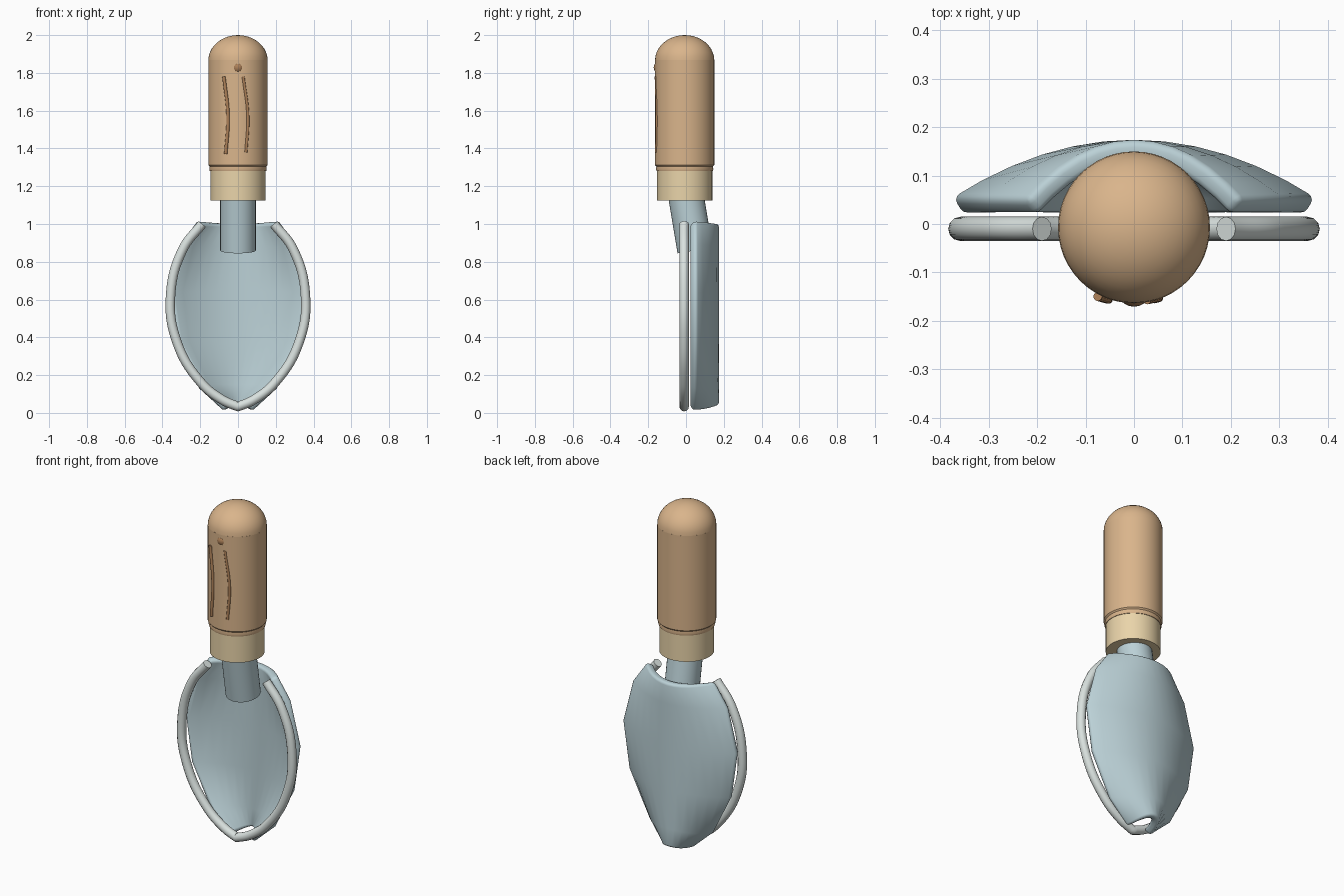
import bpy, bmesh, math
from mathutils import Vector

if "Cube" in bpy.data.objects:
    bpy.data.objects.remove(bpy.data.objects["Cube"])


def material(name, rgb):
    m = bpy.data.materials.new(name)
    m.diffuse_color = (*rgb, 1)
    m.use_nodes = True
    m.node_tree.nodes["Principled BSDF"].inputs["Base Color"].default_value = m.diffuse_color
    return m


STEEL = material("steel", (0.50, 0.64, 0.68))
RIM = material("rim_steel", (0.70, 0.76, 0.74))
WOOD = material("wood", (0.70, 0.46, 0.26))
PALE = material("pale_wood", (0.82, 0.66, 0.40))
BROWN = material("groove_brown", (0.42, 0.22, 0.10))


def finish(name, bm, mat, angle=40):
    bmesh.ops.recalc_face_normals(bm, faces=bm.faces)
    me = bpy.data.meshes.new(name)
    bm.to_mesh(me)
    bm.free()
    ob = bpy.data.objects.new(name, me)
    bpy.context.collection.objects.link(ob)
    me.materials.append(mat)
    bpy.ops.object.select_all(action='DESELECT')
    ob.select_set(True)
    bpy.context.view_layer.objects.active = ob
    bpy.ops.object.shade_smooth_by_angle(angle=math.radians(angle))
    return ob


def lathe(name, profile, mat, y=-0.007, n=48):
    """Spin (radius, z) points around a vertical axis."""
    bm = bmesh.new()
    verts = [bm.verts.new((r, y, z)) for r, z in profile]
    edges = [bm.edges.new(p) for p in zip(verts, verts[1:])]
    bmesh.ops.spin(bm, geom=verts + edges, cent=(0, y, 0), axis=(0, 0, 1),
                   angle=math.tau, steps=n)
    bmesh.ops.remove_doubles(bm, verts=bm.verts, dist=1e-4)
    return finish(name, bm, mat, 35)


def tube(name, points, radius, mat, sharp=None):
    cu = bpy.data.curves.new(name, 'CURVE')
    cu.dimensions = '3D'
    cu.bevel_depth, cu.bevel_resolution = radius, 4
    cu.use_fill_caps = True
    sp = cu.splines.new('BEZIER')
    sp.resolution_u = 10
    sp.bezier_points.add(len(points) - 1)
    for i, (bp, p) in enumerate(zip(sp.bezier_points, points)):
        bp.co = p
        bp.handle_left_type = bp.handle_right_type = 'VECTOR' if i == sharp else 'AUTO'
    cu.materials.append(mat)
    ob = bpy.data.objects.new(name, cu)
    bpy.context.collection.objects.link(ob)
    return ob


# Handle body and domed end
lathe("handle", [(0, 1.30), (0.146, 1.30), (0.157, 1.312), (0.157, 1.868), (0, 1.868)], WOOD)
dome = [(0.157 * math.cos(a), 1.866 + 0.134 * math.sin(a))
        for a in (math.pi / 2 * i / 10 for i in range(11))]
lathe("handle_dome", [(0, 1.866)] + dome[:-1] + [(0, 2.0)], WOOD)

# Collar and thin ring under the handle
lathe("collar", [(0, 1.125), (0.146, 1.125), (0.146, 1.285), (0, 1.285)], PALE)
lathe("collar_ring", [(0, 1.28), (0.149, 1.28), (0.152, 1.29), (0.149, 1.31), (0, 1.31)], WOOD)

# Tilted neck
a, b = Vector((0, -0.012, 1.22)), Vector((0, 0.048, 0.86))
bm = bmesh.new()
bmesh.ops.create_cone(bm, cap_ends=True, segments=32, radius1=0.094, radius2=0.094,
                      depth=(a - b).length)
rot = (a - b).to_track_quat('Z', 'Y').to_matrix().to_4x4()
bmesh.ops.transform(bm, matrix=rot, verts=bm.verts)
bmesh.ops.translate(bm, vec=(a + b) / 2, verts=bm.verts)
finish("neck", bm, STEEL)

# Scooped blade: rows of (z, half width), each an arch in plan
rows = [(0.04, 0.05), (0.15, 0.185), (0.38, 0.31), (0.64, 0.35), (0.88, 0.285), (1.0, 0.195)]
COLS = 12
bm = bmesh.new()
grid = []
for z, w in rows:
    ts = [2 * i / COLS - 1 for i in range(COLS + 1)]
    grid.append([bm.verts.new((w * t, 0.018 + 0.112 * (1 - t * t), z)) for t in ts])
for r0, r1 in zip(grid, grid[1:]):
    for i in range(COLS):
        bm.faces.new((r0[i], r1[i], r1[i + 1], r0[i + 1]))
bm.normal_update()
if sum(f.normal.y for f in bm.faces) < 0:
    bmesh.ops.reverse_faces(bm, faces=bm.faces)
me = bpy.data.meshes.new("blade")
bm.to_mesh(me)
bm.free()
for p in me.polygons:
    p.use_smooth = True
me.materials.append(STEEL)
blade = bpy.data.objects.new("blade", me)
bpy.context.collection.objects.link(blade)
sol = blade.modifiers.new("thickness", 'SOLIDIFY')
sol.thickness, sol.offset = 0.044, 1
bev = blade.modifiers.new("soft_edges", 'BEVEL')
bev.width, bev.segments = 0.015, 3
bev.limit_method, bev.angle_limit = 'ANGLE', math.radians(50)

# Rounded rim around the blade, mirrored about the tip
half = [(0.19, 1.0), (0.29, 0.87), (0.357, 0.62), (0.325, 0.38), (0.20, 0.165), (0.085, 0.07)]
path = [(-x, -0.01, z) for x, z in half] + [(0, -0.01, 0.033)] + \
       [(x, -0.01, z) for x, z in reversed(half)]
tube("blade_rim", path, 0.025, RIM, sharp=len(half))

# Grain grooves and peg on the handle front
tube("grain_left", [(-0.075, -0.150, 1.78), (-0.053, -0.156, 1.57), (-0.065, -0.153, 1.37)],
     0.009, BROWN)
tube("grain_right", [(0.027, -0.158, 1.78), (0.052, -0.153, 1.57), (0.042, -0.156, 1.38)],
     0.008, BROWN)
bm = bmesh.new()
bmesh.ops.create_uvsphere(bm, u_segments=20, v_segments=12, radius=0.033)
bmesh.ops.translate(bm, vec=(0, -0.138, 1.828), verts=bm.verts)
finish("peg", bm, BROWN, 60)
